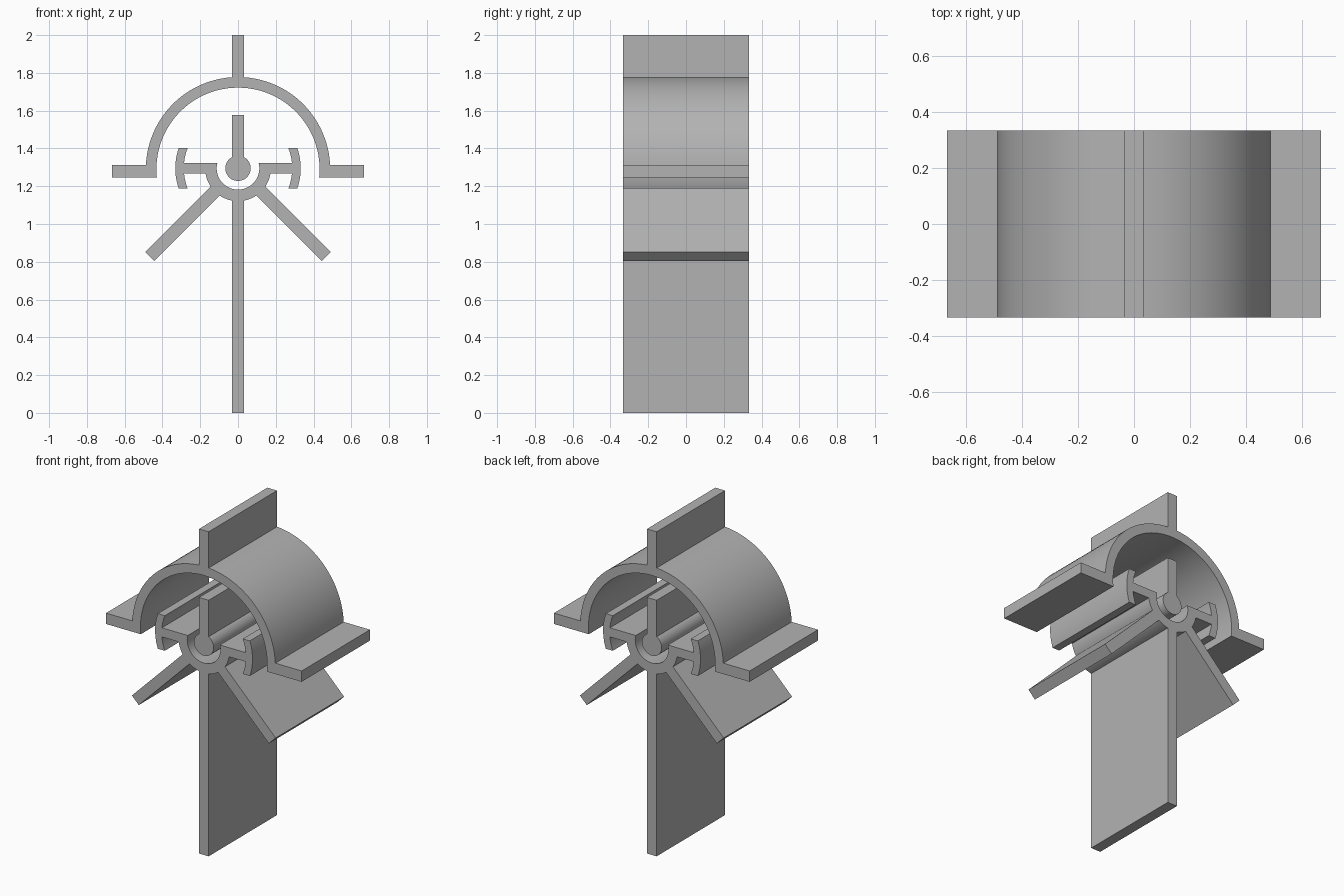
import bpy
import bmesh
from math import sin, cos, asin, radians, degrees, sqrt

HALF_DEPTH = 0.333
T = 0.033            # half thickness of the vanes
CZ = 1.295           # height of the common axis

cube = bpy.data.objects.get("Cube")
if cube:
    bpy.data.objects.remove(cube, do_unlink=True)

grey = bpy.data.materials.new("plain grey")
grey.use_nodes = True
GREY = (0.45, 0.45, 0.45, 1.0)
grey.diffuse_color = GREY
grey.node_tree.nodes["Principled BSDF"].inputs["Base Color"].default_value = GREY


def arc(r, a0, a1, steps, cz=CZ):
    """Points (x, z) on a circle about the axis, angles in degrees."""
    angles = [radians(a0 + (a1 - a0) * i / steps) for i in range(steps + 1)]
    return [(r * cos(a), cz + r * sin(a)) for a in angles]


def ang(offset, r):
    return degrees(asin(offset / r))


def extrude_mirrored(name, half):
    """Mirror a half outline in x and extrude it along y."""
    other = [(-x, z) for x, z in reversed(half) if abs(x) > 1e-5]
    bm = bmesh.new()
    verts = [bm.verts.new((x, -HALF_DEPTH, z)) for x, z in half + other]
    face = bm.faces.new(verts)
    new = bmesh.ops.extrude_face_region(bm, geom=[face], use_keep_orig=True)["geom"]
    moved = [g for g in new if isinstance(g, bmesh.types.BMVert)]
    bmesh.ops.translate(bm, verts=moved, vec=(0, 2 * HALF_DEPTH, 0))
    bmesh.ops.recalc_face_normals(bm, faces=bm.faces)
    mesh = bpy.data.meshes.new(name)
    bm.to_mesh(mesh)
    bm.free()
    mesh.materials.append(grey)
    obj = bpy.data.objects.new(name, mesh)
    bpy.context.collection.objects.link(obj)
    bpy.ops.object.select_all(action='DESELECT')
    obj.select_set(True)
    bpy.context.view_layer.objects.active = obj
    bpy.ops.object.shade_smooth_by_angle(angle=radians(25))
    return obj


# Arched cover with top fin and side flanges
R_OUT, R_IN, ARCH_Z = 0.488, 0.432, 1.29
F_TOP, F_BOT, F_X = 1.312, 1.245, 0.667
cover = [(T, 2.0)]
cover += arc(R_OUT, 90 - ang(T, R_OUT), ang(F_TOP - ARCH_Z, R_OUT), 24, ARCH_Z)
cover += [(F_X, F_TOP), (F_X, F_BOT)]
cover += arc(R_IN, ang(F_BOT - ARCH_Z, R_IN), 90, 24, ARCH_Z)
extrude_mirrored("arched_cover", cover)

# Socket with side arms, curved end plates, slanted legs and a long central leg
H_IN, H_OUT = 0.113, 0.174
ARM = 0.028
P_IN, P_OUT, P_H = 0.287, 0.332, 0.108
LEG = 0.66
root = ang(T, H_OUT)
s = sqrt(0.5)
socket = arc(H_IN, -90, ang(ARM, H_IN), 20)
socket += arc(P_IN, ang(ARM, P_IN), ang(P_H, P_IN), 5)
socket += arc(P_OUT, ang(P_H, P_OUT), -ang(P_H, P_OUT), 12)
socket += arc(P_IN, -ang(P_H, P_IN), -ang(ARM, P_IN), 5)
socket += arc(H_OUT, -ang(ARM, H_OUT), -45 + root, 5)
socket += [((LEG + T) * s, CZ - (LEG - T) * s), ((LEG - T) * s, CZ - (LEG + T) * s)]
socket += arc(H_OUT, -45 - root, -90 + root, 5)
socket += [(T, 0.0)]
extrude_mirrored("socket_and_legs", socket)

# Round pivot rod with an upright fin
ROD = 0.067
rod = [(T, 1.578)] + arc(ROD, 90 - ang(T, ROD), -90, 20)
extrude_mirrored("pivot_rod_and_fin", rod)
